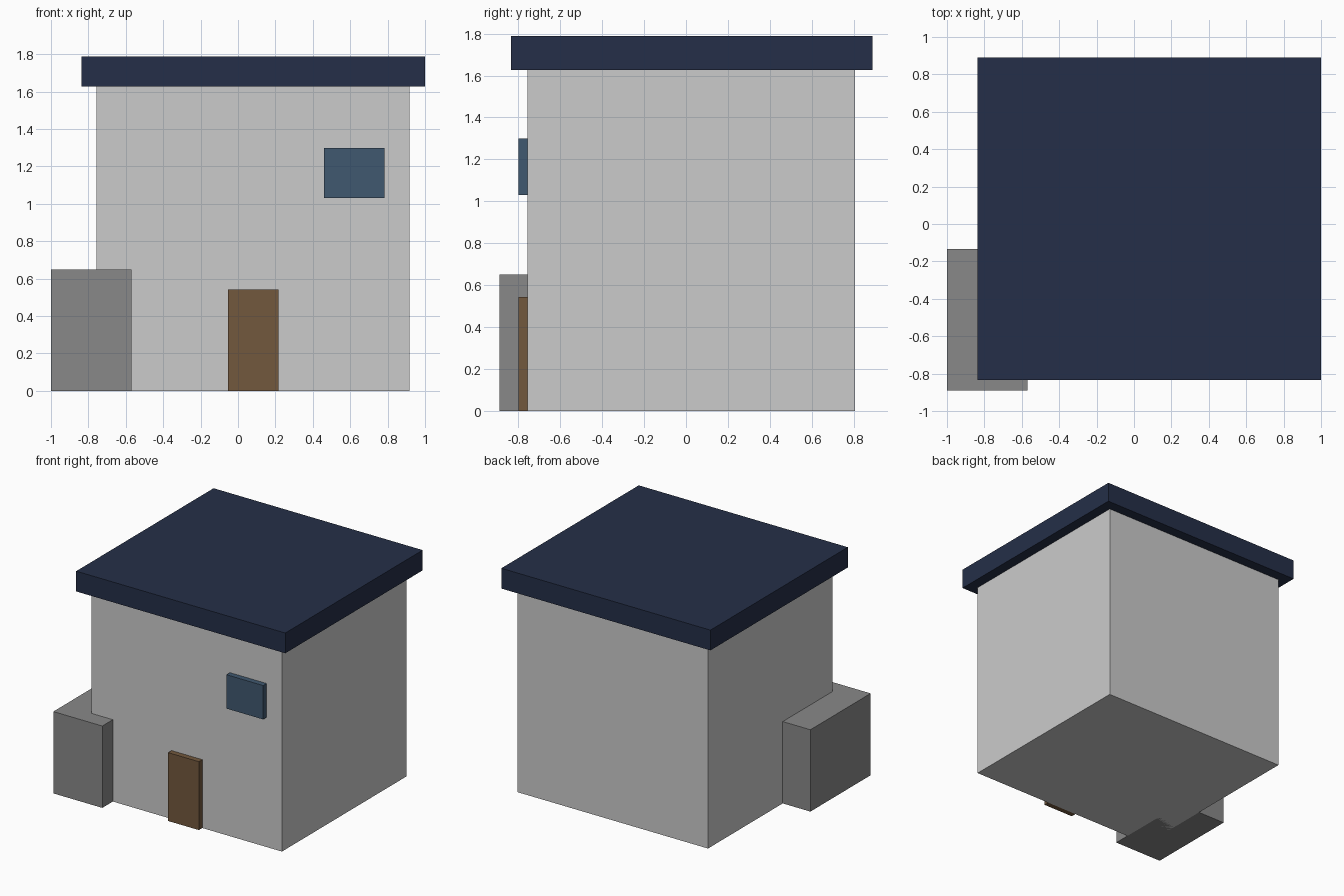
import bpy
from mathutils import Vector

if "Cube" in bpy.data.objects:
    bpy.data.objects.remove(bpy.data.objects["Cube"])


def material(name, rgb):
    mat = bpy.data.materials.new(name)
    mat.diffuse_color = (*rgb, 1.0)
    mat.use_nodes = True
    mat.node_tree.nodes["Principled BSDF"].inputs["Base Color"].default_value = mat.diffuse_color
    return mat


def box(name, low, high, mat=None):
    """Axis-aligned block between two opposite corners."""
    low, high = Vector(low), Vector(high)
    bpy.ops.mesh.primitive_cube_add(size=1, location=(low + high) / 2)
    obj = bpy.context.object
    obj.name = name
    obj.scale = high - low
    bpy.ops.object.transform_apply(location=False, rotation=False, scale=True)
    if mat:
        obj.data.materials.append(mat)
    return obj


navy = material("roof_navy", (0.018, 0.028, 0.065))
brown = material("door_brown", (0.17, 0.098, 0.048))
blue = material("window_blue", (0.051, 0.098, 0.162))
pale_grey = material("wall_grey", (0.6, 0.6, 0.61))
dark_grey = material("annex_grey", (0.25, 0.25, 0.25))

WALL_FRONT = -0.757
WALL_TOP = 1.627
PANEL_FRONT = -0.80

# Main house block and overhanging flat roof
box("walls", (-0.757, WALL_FRONT, 0), (0.916, 0.805, WALL_TOP), pale_grey)
box("roof", (-0.837, -0.835, WALL_TOP), (1.0, 0.889, 1.788), navy)

# Low annex wrapping the front left corner
box("annex", (-1.0, -0.889, 0), (-0.57, -0.133, 0.65), dark_grey)

# Door and window panels standing proud of the front wall
box("door", (-0.054, PANEL_FRONT, 0), (0.216, WALL_FRONT, 0.543), brown)
box("window", (0.459, PANEL_FRONT, 1.03), (0.782, WALL_FRONT, 1.299), blue)
